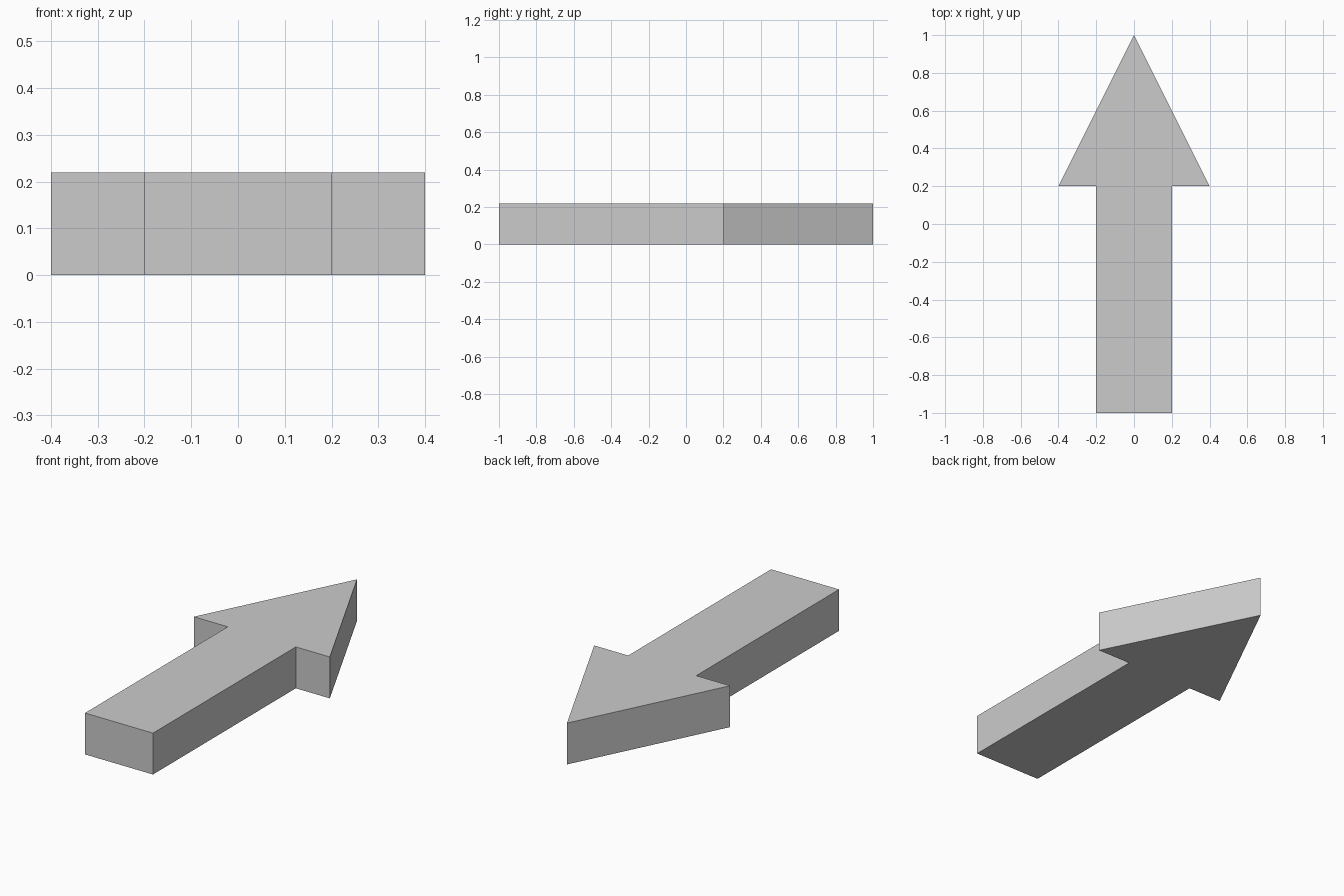
import bpy
import bmesh

# Remove the default cube
cube = bpy.data.objects.get("Cube")
if cube:
    bpy.data.objects.remove(cube, do_unlink=True)

HEIGHT = 0.22

# Plain grey material
grey = bpy.data.materials.new("light_grey")
grey.use_nodes = True
colour = (0.6, 0.6, 0.6, 1.0)
grey.diffuse_color = colour
grey.node_tree.nodes["Principled BSDF"].inputs["Base Color"].default_value = colour

# Right half of the outline, from tail to tip, mirrored for the left half
half = [(0.2, -1.0), (0.2, 0.2), (0.4, 0.2)]
outline = half + [(0.0, 1.0)] + [(-x, y) for x, y in reversed(half)]

# Arrow: flat outline extruded upward into a solid slab
bm = bmesh.new()
base = bm.faces.new([bm.verts.new((x, y, 0)) for x, y in outline])
result = bmesh.ops.extrude_face_region(bm, geom=[base], use_keep_orig=True)
top_verts = [g for g in result["geom"] if isinstance(g, bmesh.types.BMVert)]
bmesh.ops.translate(bm, verts=top_verts, vec=(0, 0, HEIGHT))
bmesh.ops.recalc_face_normals(bm, faces=bm.faces)

mesh = bpy.data.meshes.new("arrow")
bm.to_mesh(mesh)
bm.free()
mesh.materials.append(grey)
arrow = bpy.data.objects.new("arrow", mesh)
bpy.context.collection.objects.link(arrow)
